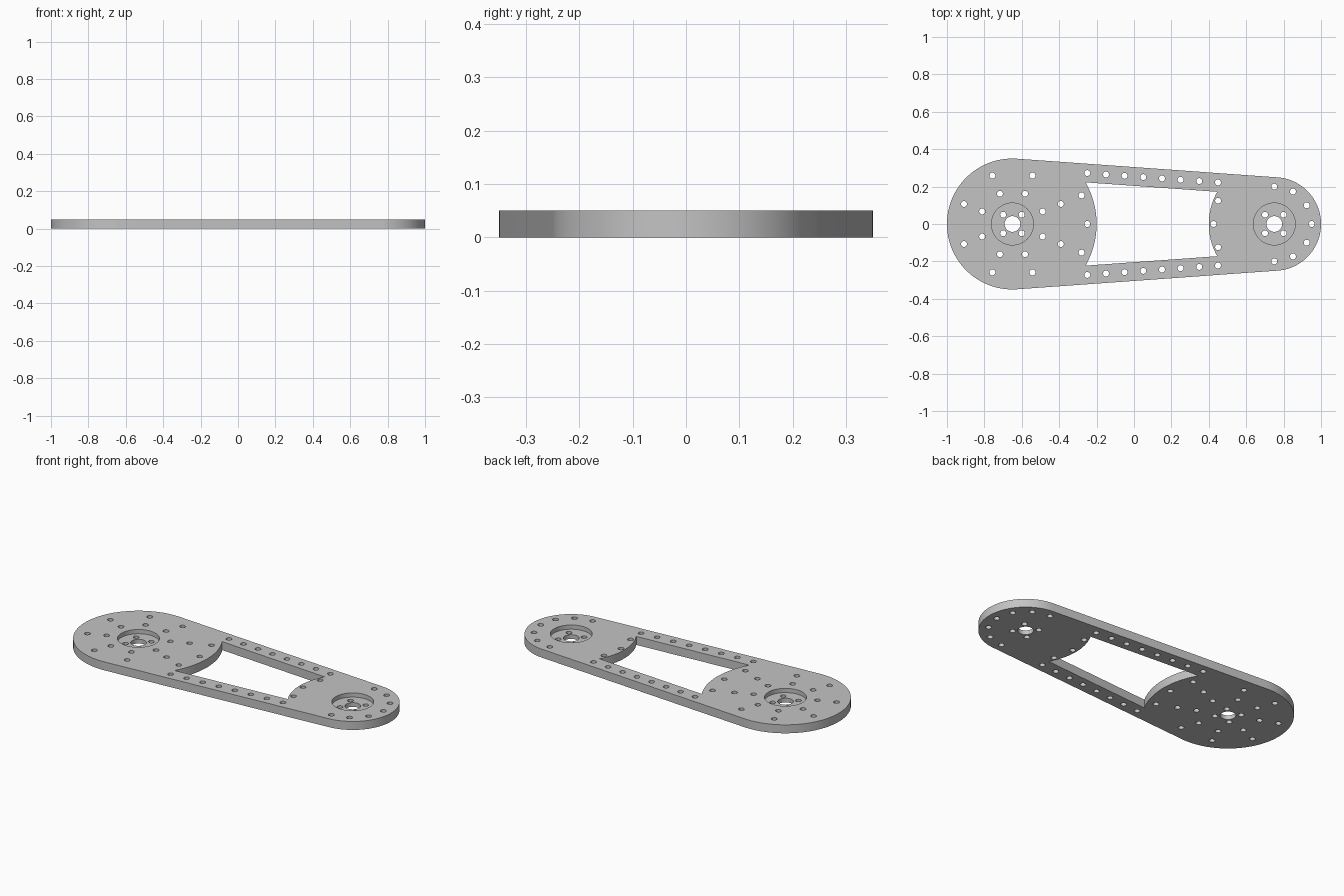
import bpy, bmesh
from math import pi, sin, cos, asin, acos, radians
from mathutils import Vector

if "Cube" in bpy.data.objects:
    bpy.data.objects.remove(bpy.data.objects["Cube"], do_unlink=True)

THICK, FLOOR = 0.05, 0.025          # plate thickness, height of recess floor
BIG, SMALL = Vector((-0.65, 0)), Vector((0.75, 0))
R_BIG, R_SMALL, RAIL = 0.35, 0.25, 0.1
TILT = asin((R_BIG - R_SMALL) / (SMALL.x - BIG.x))
NORMAL = Vector((sin(TILT), cos(TILT)))   # outward normal of the upper edge
ALONG = Vector((cos(TILT), -sin(TILT)))

grey = bpy.data.materials.new("plate grey")
grey.use_nodes = True
colour = (0.55, 0.55, 0.55, 1)
grey.diffuse_color = colour
grey.node_tree.nodes["Principled BSDF"].inputs["Base Color"].default_value = colour


def arc(centre, radius, start, end, steps):
    """Points on an arc, both ends included."""
    angles = [start + (end - start) * i / steps for i in range(steps + 1)]
    return [centre + radius * Vector((cos(a), sin(a))) for a in angles]


def add_prism(bm, outline, low, high):
    """Closed prism from a counter-clockwise outline."""
    base = bm.faces.new([bm.verts.new((p.x, p.y, low)) for p in outline])
    grown = bmesh.ops.extrude_face_region(bm, geom=[base], use_keep_orig=True)
    verts = [g for g in grown["geom"] if isinstance(g, bmesh.types.BMVert)]
    bmesh.ops.translate(bm, verts=verts, vec=(0, 0, high - low))


def make_object(name, prisms):
    bm = bmesh.new()
    for prism in prisms:
        add_prism(bm, *prism)
    bmesh.ops.recalc_face_normals(bm, faces=bm.faces)
    mesh = bpy.data.meshes.new(name)
    bm.to_mesh(mesh)
    bm.free()
    mesh.materials.append(grey)
    obj = bpy.data.objects.new(name, mesh)
    bpy.context.collection.objects.link(obj)
    return obj


def disc(centre, radius, sides, low=-0.05):
    return (arc(centre, radius, 0, 2 * pi, sides)[:-1], low, 0.1)


def ring(centre, radius, degrees):
    return [centre + radius * Vector((cos(radians(d)), sin(radians(d)))) for d in degrees]


def corner_angle(centre, radius, direction):
    """Angle at which a circle meets the inner edge of the upper rail."""
    inner = BIG + NORMAL * (R_BIG - RAIL)
    rel = inner - centre
    gap = rel.dot(NORMAL)
    point = NORMAL * gap + ALONG * direction * (radius**2 - gap**2) ** 0.5
    return acos(point.x / radius)


# Plate outline: two round ends joined by tangent edges
top = pi / 2 - TILT
outline = arc(SMALL, R_SMALL, -top, top, 64) + arc(BIG, R_BIG, top, 2 * pi - top, 80)
plate = make_object("arm_plate", [(outline, 0, THICK)])

# Window bounded by arcs concentric with both ends
a = corner_angle(BIG, 0.45, 1)
b = corner_angle(SMALL, 0.35, -1)
window = arc(BIG, 0.45, a, -a, 32) + arc(SMALL, 0.35, 2 * pi - b, b, 32)

# Hub recesses
pockets = [disc(c, 0.112, 64, FLOOR) for c in (BIG, SMALL)]

# Drilled holes: bolt rings, hub screws and rail rows
eighths = [22.5 + 45 * i for i in range(8)]
spots = ring(BIG, 0.28, eighths) + ring(BIG, 0.175, eighths)
spots += ring(BIG, 0.4, (-22.5, 0, 22.5))
spots += ring(SMALL, 0.2, range(-90, 91, 30))
spots += ring(SMALL, 0.325, (157.5, 180, 202.5))
for hub in (BIG, SMALL):
    spots += ring(hub, 0.07, range(45, 360, 90))
for i in range(8):
    p = BIG + NORMAL * (R_BIG - RAIL / 2) + ALONG * (0.38 + 0.1 * i)
    spots += [p, Vector((p.x, -p.y))]
drills = [disc(p, 0.016, 20) for p in spots]
drills += [disc(hub, 0.042, 40) for hub in (BIG, SMALL)]

# Cut the recesses first, then everything that goes right through
through = [(window, -0.05, 0.1)] + drills
for name, prisms in (("recess_cutter", pockets), ("hole_cutter", through)):
    cutter = make_object(name, prisms)
    cutter.hide_render = True
    mod = plate.modifiers.new(name, "BOOLEAN")
    mod.operation, mod.solver, mod.object = "DIFFERENCE", "EXACT", cutter
    bpy.context.view_layer.objects.active = plate
    bpy.ops.object.modifier_apply(modifier=mod.name)
    bpy.data.objects.remove(cutter, do_unlink=True)

bpy.ops.object.select_all(action="DESELECT")
plate.select_set(True)
bpy.context.view_layer.objects.active = plate
bpy.ops.object.shade_smooth_by_angle(angle=radians(30))
